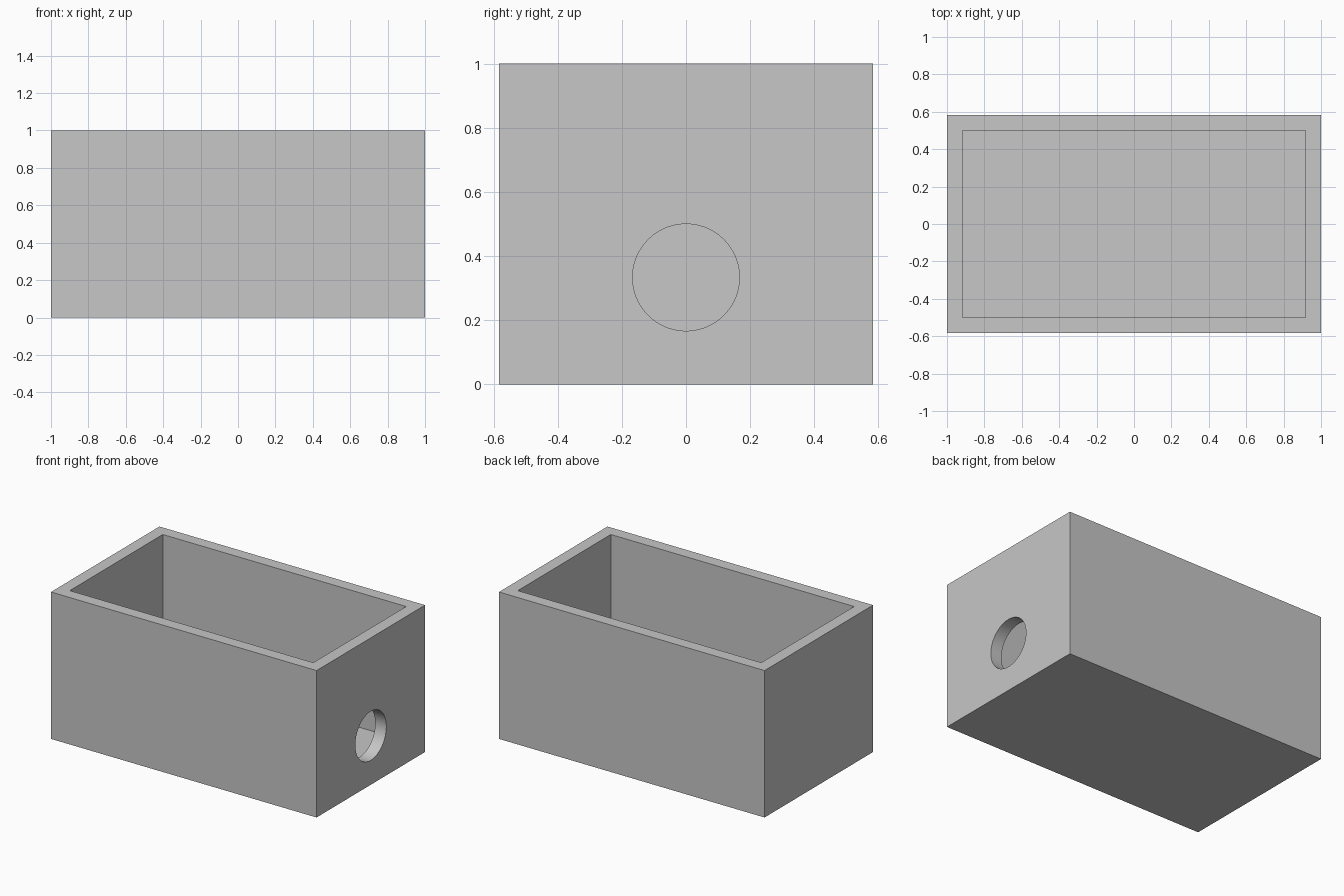
import bpy
import math

cube = bpy.data.objects.get("Cube")
if cube:
    bpy.data.objects.remove(cube, do_unlink=True)

LENGTH, WIDTH, HEIGHT = 2.0, 7 / 6, 1.0
WALL = 1 / 12
HOLE_RADIUS, HOLE_HEIGHT = 1 / 6, 1 / 3

grey = bpy.data.materials.new("plain grey")
grey.use_nodes = True
colour = (0.57, 0.57, 0.57, 1)
grey.diffuse_color = colour
grey.node_tree.nodes["Principled BSDF"].inputs["Base Color"].default_value = colour


def block(name, size, bottom):
    """Box centred in x and y, resting at the given height."""
    bpy.ops.mesh.primitive_cube_add(size=1, location=(0, 0, bottom + size[2] / 2))
    obj = bpy.context.object
    obj.name = name
    obj.scale = size
    bpy.ops.object.transform_apply(location=True, rotation=True, scale=True)
    obj.data.materials.append(grey)
    return obj


def cut(target, cutter):
    """Subtract the cutter from the target and discard it."""
    cutter.hide_render = True
    mod = target.modifiers.new("cut", "BOOLEAN")
    mod.operation = "DIFFERENCE"
    mod.solver = "EXACT"
    mod.object = cutter
    bpy.ops.object.select_all(action="DESELECT")
    bpy.context.view_layer.objects.active = target
    target.select_set(True)
    bpy.ops.object.modifier_apply(modifier=mod.name)
    bpy.data.objects.remove(cutter, do_unlink=True)


# Open-topped box with walls and floor of equal thickness
box = block("open_box", (LENGTH, WIDTH, HEIGHT), 0)
cut(box, block("cavity_cutter", (LENGTH - 2 * WALL, WIDTH - 2 * WALL, HEIGHT), WALL))

# Round hole through the left end wall only
bpy.ops.mesh.primitive_cylinder_add(
    vertices=96, radius=HOLE_RADIUS, depth=WALL * 3,
    location=(LENGTH / 2 - WALL / 2, 0, HOLE_HEIGHT),
    rotation=(0, math.pi / 2, 0))
hole = bpy.context.object
hole.name = "hole_cutter"
hole.data.materials.append(grey)
cut(box, hole)

# Smooth hole lining, sharp box edges
bpy.ops.object.shade_smooth_by_angle(angle=math.radians(30))
